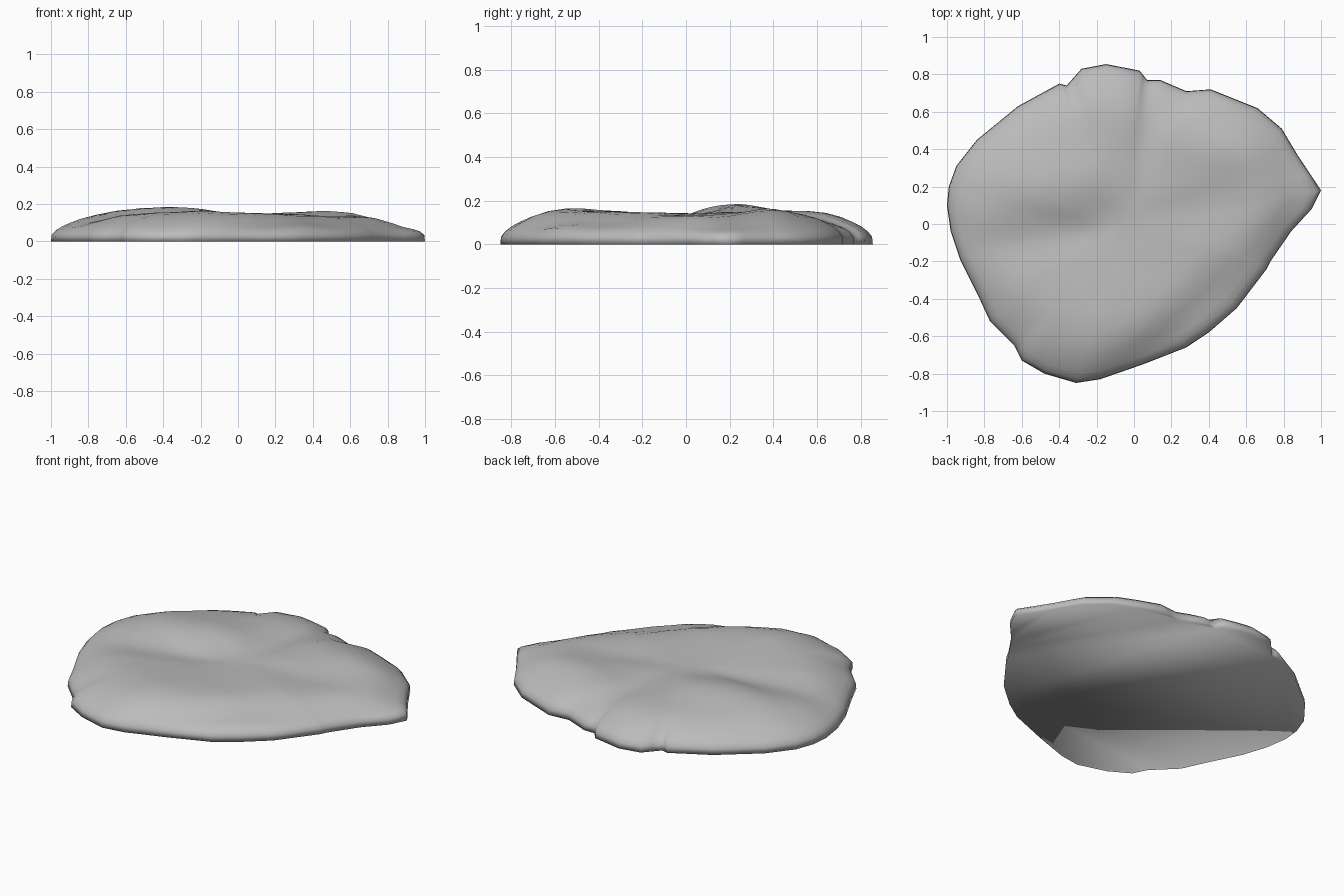
import bpy
import math
from mathutils import Vector, noise

cube = bpy.data.objects.get("Cube")
if cube:
    bpy.data.objects.remove(cube, do_unlink=True)

stone_grey = bpy.data.materials.new("stone grey")
stone_grey.use_nodes = True
grey = (0.5, 0.5, 0.5, 1)
stone_grey.diffuse_color = grey
shader = next(n for n in stone_grey.node_tree.nodes if n.type == 'BSDF_PRINCIPLED')
shader.inputs["Base Color"].default_value = grey
shader.inputs["Roughness"].default_value = 0.8

# Footprint of the slab, counter-clockwise from its pointed left end
outline = [
    (1, .18), (.88, .36), (.79, .51), (.66, .62), (.41, .72), (.28, .71), (.14, .77),
    (.07, .77), (.03, .82), (-.15, .855), (-.28, .83), (-.36, .74), (-.4, .75),
    (-.62, .63), (-.84, .45), (-.95, .31), (-.99, .2), (-1, .1), (-.98, -.04),
    (-.93, -.19), (-.83, -.39), (-.77, -.52), (-.64, -.65), (-.6, -.73), (-.48, -.8),
    (-.31, -.85), (-.18, -.83), (.05, -.75), (.28, -.66), (.4, -.58), (.55, -.45),
    (.71, -.24), (.73, -.2), (.84, -.04), (.95, .08)]

# Rim profile: (fraction of the radius, height)
profile = [(1, 0), (.996, .035), (.975, .058), (.94, .08), (.89, .1), (.83, .12),
           (.75, .135), (.66, .143), (.56, .145), (.46, .145), (.36, .145), (.26, .145),
           (.17, .145), (.08, .145)]

# Mounds and hollows on the top: (x, y, radius along, radius across, turn, height)
mounds = [(-.38, .22, .3, .18, 0, .04), (-.2, -.5, .42, .2, 0, .014),
          (.52, .38, .22, .13, -15, .026), (-.5, -.07, .42, .13, 14, -.026),
          (.09, .55, .3, .08, 80, -.02), (.4, .08, .3, .14, 10, -.014),
          (-.18, .62, .25, .13, 20, .008), (.9, .15, .16, .3, 0, -.03),
          (.3, -.47, .38, .08, 46, -.03), (.52, -.42, .3, .1, 46, -.02)]


def smooth_step(low, high, value):
    t = min(max((value - low) / (high - low), 0), 1)
    return t * t * (3 - 2 * t)


def top_height(x, y, rim):
    """Rim height shaped by the mounds and slight roughness."""
    z = rim
    inner = smooth_step(.03, .13, rim)
    for mx, my, along, across, turn, h in mounds:
        c, s = math.cos(math.radians(turn)), math.sin(math.radians(turn))
        u, v = (x - mx) * c + (y - my) * s, (y - my) * c - (x - mx) * s
        z += inner * h * math.exp(-(u / along) ** 2 - (v / across) ** 2)
    rough = noise.noise(Vector((x * 3, y * 3, 0))) + .5 * noise.noise(Vector((x * 8, y * 8, 1)))
    return z + (.25 + .75 * inner) * .009 * rough


# Rings of vertices from the ground edge to the crown
centre = Vector((-.05, 0))
rim_points = []
for i, p in enumerate(outline):
    a, b = Vector(p), Vector(outline[(i + 1) % len(outline)])
    rim_points += [a, (a + b) / 2]
count = len(rim_points)
verts, faces = [], []
for scale, height in profile:
    for p in rim_points:
        x, y = centre + (p - centre) * scale
        verts.append((x, y, top_height(x, y, height) if height else 0))
for r in range(len(profile) - 1):
    for i in range(count):
        j = (i + 1) % count
        faces.append((r * count + i, r * count + j, (r + 1) * count + j, (r + 1) * count + i))

# Crown fan and flat underside
crown = len(verts)
verts.append((centre.x, centre.y, top_height(centre.x, centre.y, profile[-1][1])))
last = (len(profile) - 1) * count
for i in range(count):
    faces.append((last + i, last + (i + 1) % count, crown))
faces.append(tuple(reversed(range(count))))

mesh = bpy.data.meshes.new("rock_slab")
mesh.from_pydata(verts, [], faces)
mesh.materials.append(stone_grey)
mesh.shade_smooth()
slab = bpy.data.objects.new("rock_slab", mesh)
bpy.context.collection.objects.link(slab)
